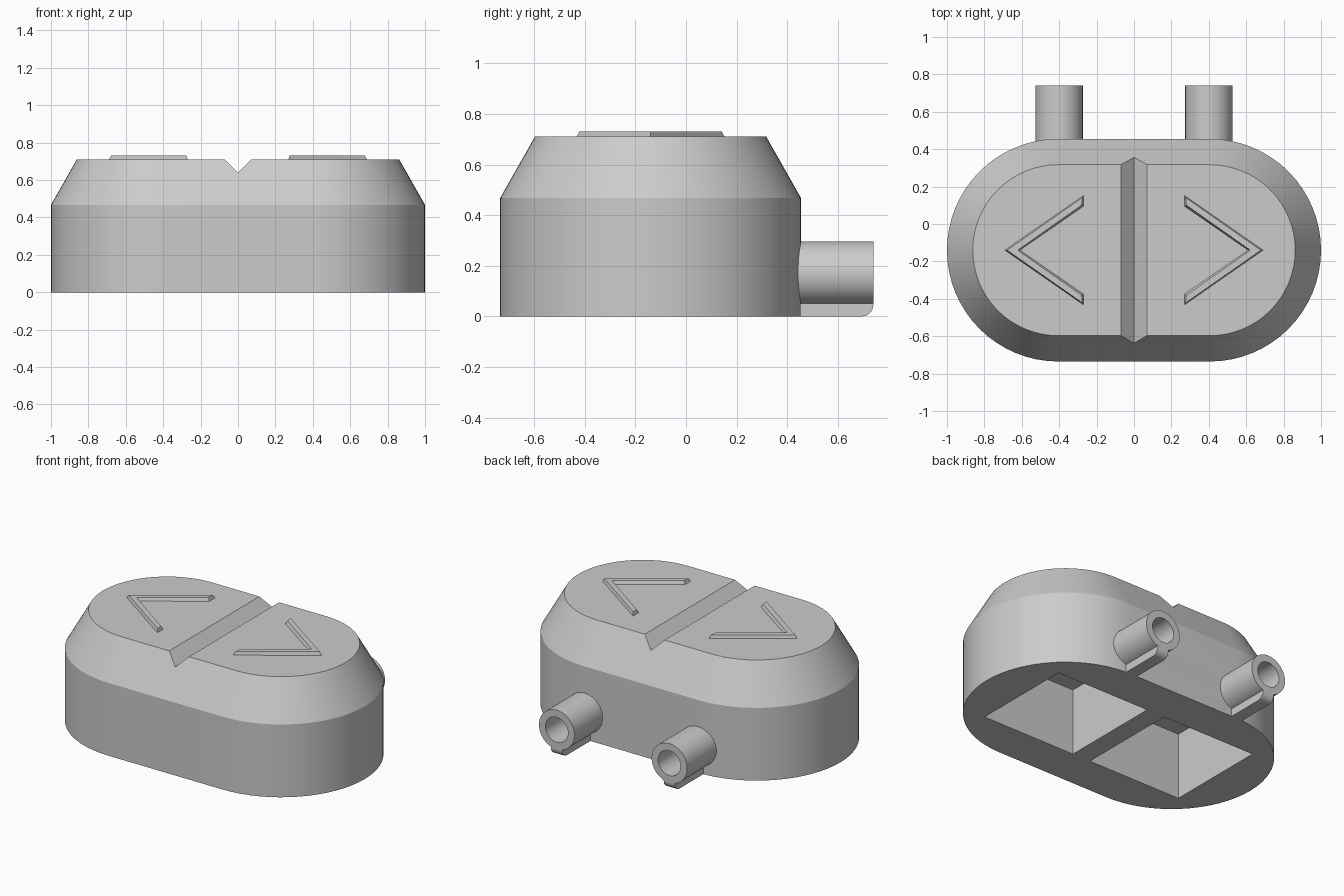
import bpy, bmesh, math
from mathutils import Matrix

if "Cube" in bpy.data.objects:
    bpy.data.objects.remove(bpy.data.objects["Cube"])

CY = -0.14          # body centre in y
PX, PZ = 0.4, 0.17  # pipe axis

grey = bpy.data.materials.new("plain grey")
grey.use_nodes = True
grey.diffuse_color = (0.6, 0.6, 0.6, 1)
grey.node_tree.nodes["Principled BSDF"].inputs["Base Color"].default_value = (0.6, 0.6, 0.6, 1)


def make(name, bm):
    bmesh.ops.recalc_face_normals(bm, faces=bm.faces)
    mesh = bpy.data.meshes.new(name)
    bm.to_mesh(mesh)
    bm.free()
    mesh.materials.append(grey)
    ob = bpy.data.objects.new(name, mesh)
    bpy.context.collection.objects.link(ob)
    return ob


def prism(name, points, place, depth):
    """Extrude a 2D outline; place maps (a, b) and a depth to a position."""
    bm = bmesh.new()
    rings = [[bm.verts.new(place(a, b, d)) for a, b in points] for d in depth]
    loft(bm, rings)
    return make(name, bm)


def loft(bm, rings):
    n = len(rings[0])
    bm.faces.new(rings[0])
    bm.faces.new(rings[-1])
    for low, high in zip(rings, rings[1:]):
        for i in range(n):
            j = (i + 1) % n
            bm.faces.new((low[i], low[j], high[j], high[i]))


def box(name, x, y, z, size):
    bm = bmesh.new()
    bmesh.ops.create_cube(bm, matrix=Matrix.Translation((x, y, z)) @ Matrix.Diagonal((*size, 1)))
    return make(name, bm)


def tube(name, x, r, y0, y1):
    pts = [(r * math.cos(t), r * math.sin(t)) for t in (math.tau * i / 48 for i in range(48))]
    return prism(name, pts, lambda a, b, d: (x + a, d, PZ + b), (y0, y1))


def select(ob):
    bpy.ops.object.select_all(action='DESELECT')
    ob.select_set(True)
    bpy.context.view_layer.objects.active = ob


def cut(ob, cutter):
    select(ob)
    mod = ob.modifiers.new("cut", 'BOOLEAN')
    mod.operation, mod.solver, mod.object = 'DIFFERENCE', 'EXACT', cutter
    bpy.ops.object.modifier_apply(modifier=mod.name)
    bpy.data.objects.remove(cutter)


def smooth(ob, degrees):
    select(ob)
    bpy.ops.object.shade_smooth_by_angle(angle=math.radians(degrees))


def stadium(bm, r, z, half=0.405, steps=32):
    ring = []
    for side in (1, -1):
        for i in range(steps + 1):
            t = math.pi * i / steps - math.pi / 2
            ring.append(bm.verts.new((side * (half + r * math.cos(t)), CY + side * r * math.sin(t), z)))
    return ring


# Body: straight wall with a tapered shoulder
bm = bmesh.new()
loft(bm, [stadium(bm, 0.595, 0), stadium(bm, 0.595, 0.467), stadium(bm, 0.457, 0.71)])
body = make("body", bm)

# V groove across the top
cut(body, prism("groove_cutter", [(0, 0.64), (0.14, 0.78), (-0.14, 0.78)],
                lambda a, b, d: (a, d, b), (-1, 1)))

for side, label in ((1, "left"), (-1, "right")):
    # Square pocket underneath and bore into it
    cut(body, box("pocket_cutter", side * PX, CY, 0.165, (0.67, 0.67, 0.53)))
    cut(body, tube("bore_cutter", side * PX, 0.08, 0.1, 0.9))

    # Hollow pipe
    pipe = tube(label + "_pipe", side * PX, 0.126, 0.42, 0.74)
    cut(pipe, tube("bore_cutter", side * PX, 0.08, 0.1, 0.9))
    smooth(pipe, 30)

    # Foot below the pipe with a rounded lower corner
    r = 0.045
    arc = [(0.74 - r + r * math.sin(t), r - r * math.cos(t))
           for t in (math.pi / 2 * i / 8 for i in range(9))]
    foot = prism(label + "_pipe_foot", [(0.42, 0.06), (0.42, 0)] + arc + [(0.74, 0.06)],
                 lambda a, b, d: (side * PX + d, a, b), (-0.04, 0.04))
    smooth(foot, 30)

    # Raised arrow with bevelled sides
    bm = bmesh.new()
    outline = [(0.69, 0), (0.27, 0.292), (0.27, 0.235), (0.61, 0), (0.27, -0.235), (0.27, -0.292)]
    face = bm.faces.new([bm.verts.new((side * x, CY + y, 0.71)) for x, y in outline])
    face.normal_update()
    if face.normal.z < 0:
        face.normal_flip()
    bmesh.ops.inset_individual(bm, faces=[face], thickness=0.012, depth=0.021)
    make(label + "_arrow", bm)

smooth(body, 25)
